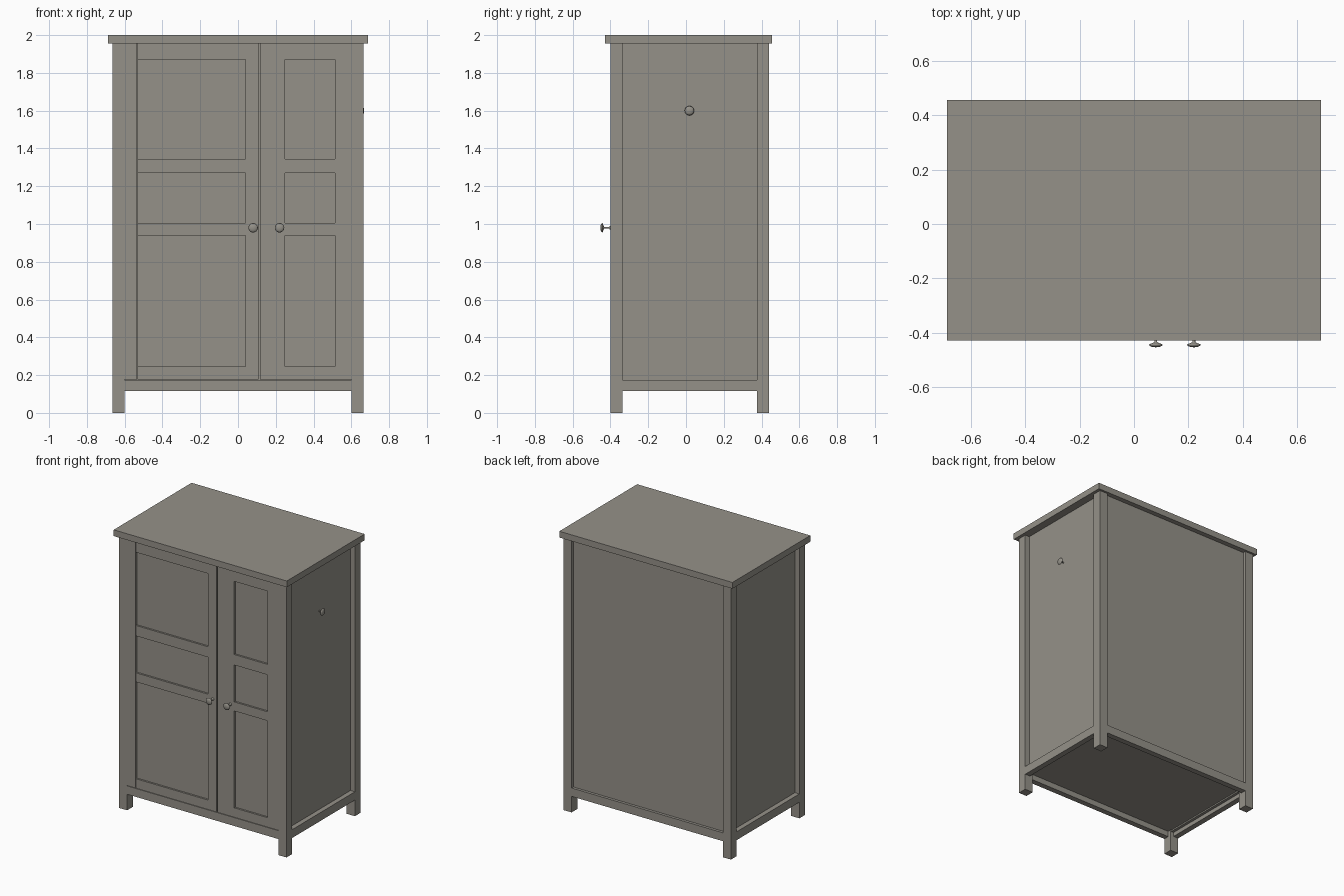
import bpy, bmesh, math
from mathutils import Matrix

if "Cube" in bpy.data.objects:
    bpy.data.objects.remove(bpy.data.objects["Cube"])

paint = bpy.data.materials.new("warm_grey_paint")
paint.diffuse_color = (0.30, 0.285, 0.25, 1)
paint.use_nodes = True
paint.node_tree.nodes["Principled BSDF"].inputs["Base Color"].default_value = paint.diffuse_color


def finish(name, bm):
    bmesh.ops.recalc_face_normals(bm, faces=bm.faces)
    me = bpy.data.meshes.new(name)
    bm.to_mesh(me)
    bm.free()
    me.materials.append(paint)
    ob = bpy.data.objects.new(name, me)
    bpy.context.collection.objects.link(ob)
    return ob


def boxes(name, *extents):
    """One object from boxes given as (x0, x1, y0, y1, z0, z1)."""
    bm = bmesh.new()
    for x0, x1, y0, y1, z0, z1 in extents:
        m = Matrix.Translation(((x0 + x1) / 2, (y0 + y1) / 2, (z0 + z1) / 2))
        m = m @ Matrix.Diagonal((x1 - x0, y1 - y0, z1 - z0, 1))
        bmesh.ops.create_cube(bm, size=1, matrix=m)
    return finish(name, bm)


W, F, B = 0.665, -0.40, 0.44      # outer half width, front, back of the posts
P = 0.065                         # post thickness
IN = W - P                        # inner half width
R0, R1, TOP = 0.115, 0.175, 1.955  # bottom rail and underside of the top

# Top board
boxes("top_board", (-0.687, 0.687, -0.428, 0.455, TOP, 2.0))

# Corner posts that run down into legs
for side, s in (("left", -1), ("right", 1)):
    xs = sorted((s * W, s * IN))
    boxes("front_%s_post" % side, (*xs, F, F + P, 0, TOP))
    boxes("back_%s_post" % side, (*xs, B - P, B, 0, TOP))
    # Recessed side panel above a flush bottom rail
    boxes(side + "_side_panel", (*sorted((s * 0.63, s * 0.605)), F + P, B - P, R0 + 0.03, TOP))
    boxes(side + "_bottom_rail", (*sorted((s * W, s * (W - 0.04))), F + P, B - P, R0, R1))

# Front and back bottom rails, back panel, floor
boxes("front_bottom_rail", (-IN, IN, F, F + 0.04, R0, R1))
boxes("back_bottom_rail", (-IN, IN, B - 0.04, B, R0, R1))
boxes("back_panel", (-IN, IN, B - 0.04, B - 0.02, R0 + 0.03, TOP))
boxes("floor_panel", (-0.63, 0.63, F + 0.03, B - 0.03, 0.155, 0.17))

# Doors: backing sheet with stiles and cross rails leaving three sunk panels
D0 = R1 + 0.003
rails = ((D0, 0.245), (0.94, 1.005), (1.27, 1.345), (1.87, TOP))


def door(name, left, p0, p1, right):
    parts = [(left, right, F + 0.013, F + 0.035, D0, TOP)]
    for a, b in ((left, p0), (p1, right)):
        if b - a > 0.001:
            parts.append((a, b, F, F + 0.02, D0, TOP))
    parts += [(p0, p1, F, F + 0.02, z0, z1) for z0, z1 in rails]
    boxes(name, *parts)


boxes("left_front_stile", (-IN, -0.535, F, F + 0.035, D0, TOP))
door("left_door", -0.531, -0.531, 0.04, 0.109)
door("right_door", 0.116, 0.25, 0.514, IN)
boxes("door_gap_backing", (-IN, IN, F + 0.03, F + 0.04, R1, TOP))


# Round knobs: lathed thin stem with a flat domed head
def knob(name, matrix):
    profile = [(0.010, -0.004), (0.010, 0.003), (0.005, 0.006), (0.005, 0.034), (0.014, 0.038),
               (0.023, 0.041), (0.025, 0.044), (0.022, 0.048), (0.012, 0.052), (0, 0.053)]
    bm = bmesh.new()
    vs = [bm.verts.new((r, 0, z)) for r, z in profile]
    es = [bm.edges.new(p) for p in zip(vs, vs[1:])]
    bmesh.ops.spin(bm, geom=vs + es, cent=(0, 0, 0), axis=(0, 0, 1),
                   angle=math.tau, steps=24)
    bmesh.ops.remove_doubles(bm, verts=bm.verts, dist=0.0002)
    bm.transform(matrix)
    ob = finish(name, bm)
    for p in ob.data.polygons:
        p.use_smooth = True


to_front = Matrix.Rotation(math.pi / 2, 4, 'X')
to_right = Matrix.Rotation(math.pi / 2, 4, 'Y')
knob("left_door_knob", Matrix.Translation((0.08, F, 0.98)) @ to_front)
knob("right_door_knob", Matrix.Translation((0.22, F, 0.98)) @ to_front)
knob("side_knob", Matrix.Translation((0.615, 0.018, 1.60)) @ to_right)
